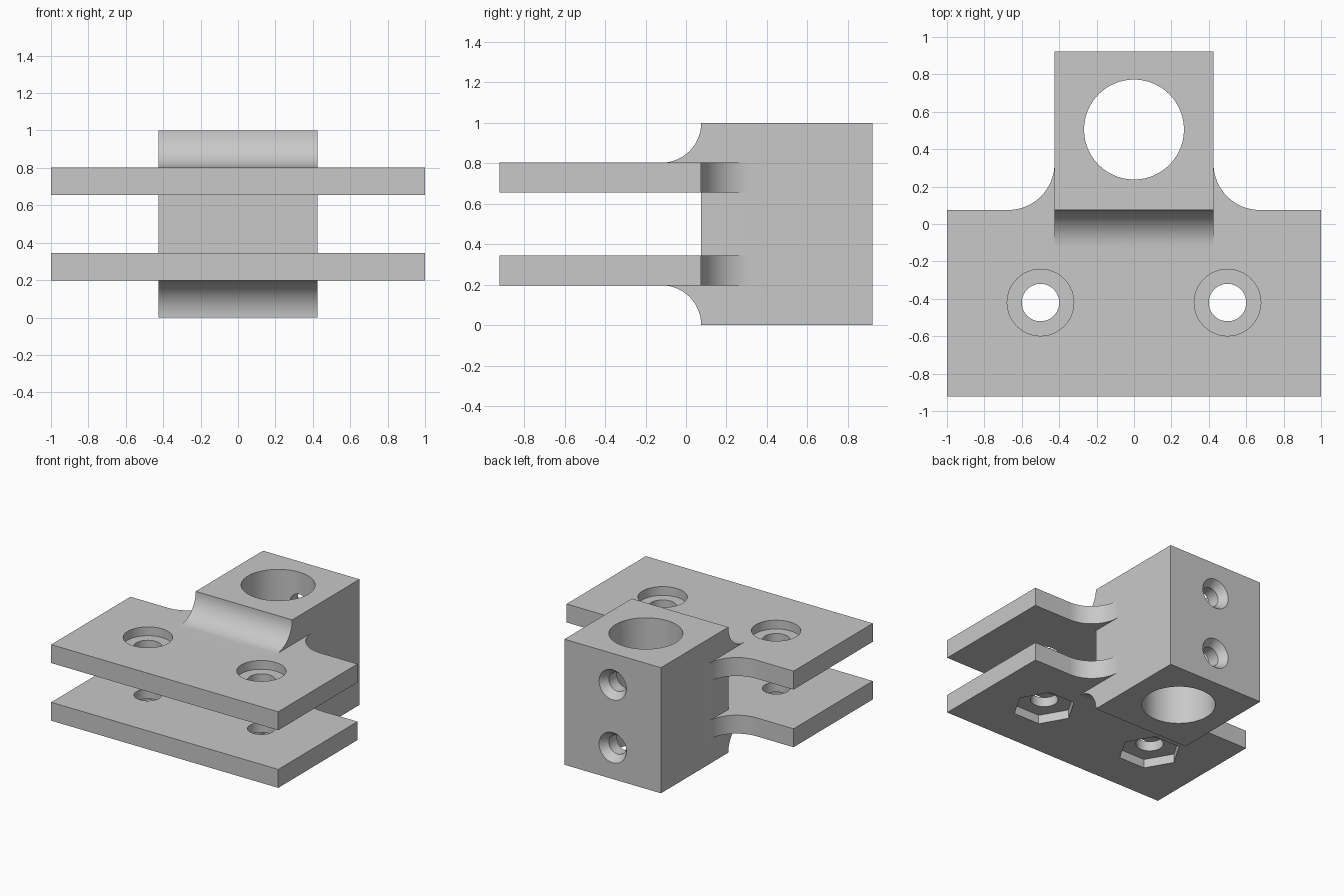
import bpy, bmesh
from math import pi, sin, cos
from mathutils import Matrix, Vector

cube = bpy.data.objects.get("Cube")
if cube:
    bpy.data.objects.remove(cube)

grey = bpy.data.materials.new("light grey")
grey.use_nodes = True
color = (0.58, 0.58, 0.58, 1)
grey.diffuse_color = color
grey.node_tree.nodes["Principled BSDF"].inputs["Base Color"].default_value = color

BLOCK_X, BLOCK_FRONT, DEPTH = 0.425, 0.075, 0.922
PLATE_LOW, PLATE_THICK = 0.197, 0.147
BORE_Y = 0.505
BOLT_X, BOLT_Y = 0.5, -0.42


def finish(name, bm):
    bmesh.ops.recalc_face_normals(bm, faces=bm.faces)
    mesh = bpy.data.meshes.new(name)
    bm.to_mesh(mesh)
    bm.free()
    mesh.materials.append(grey)
    obj = bpy.data.objects.new(name, mesh)
    bpy.context.collection.objects.link(obj)
    return obj


def prism(name, points, offset):
    """Extrude a closed outline along an offset vector."""
    bm = bmesh.new()
    face = bm.faces.new([bm.verts.new(p) for p in points])
    top = bmesh.ops.extrude_face_region(bm, geom=[face])["geom"]
    bmesh.ops.translate(bm, vec=offset, verts=[v for v in top if isinstance(v, bmesh.types.BMVert)])
    return finish(name, bm)


def arc(cx, cy, r, start, end, steps=20):
    angles = [start + (end - start) * i / steps for i in range(steps + 1)]
    return [(cx + r * cos(a), cy + r * sin(a)) for a in angles]


def cutter(name, center, r1, r2, length, sides=64, along_y=False):
    bm = bmesh.new()
    turn = Matrix.Rotation(-pi / 2, 4, "X") if along_y else Matrix.Rotation(pi / 2 if sides > 6 else 0, 4, "Z")
    bmesh.ops.create_cone(bm, cap_ends=True, segments=sides, radius1=r1, radius2=r2, depth=length,
                          matrix=Matrix.Translation(center) @ turn)
    if sides == 6:
        # Put two corners of the nut pocket on the x axis
        bmesh.ops.rotate(bm, verts=bm.verts, cent=center, matrix=Matrix.Rotation(pi / 6, 3, "Z"))
    obj = finish(name, bm)
    obj.hide_render = True
    return obj


def combine(target, other, operation):
    mod = target.modifiers.new(operation.lower(), "BOOLEAN")
    mod.operation = operation
    mod.solver = "EXACT"
    mod.object = other
    bpy.context.view_layer.objects.active = target
    bpy.ops.object.modifier_apply(modifier=mod.name)
    bpy.data.objects.remove(other)


# Clamp block with concave fillets running out onto the plates
fillet = PLATE_LOW
root = BLOCK_FRONT - fillet
upper = arc(root, 1, fillet, 0, -pi / 2)
upper += [(root, 0.75), (BLOCK_FRONT, 0.75)]
lower = [(y, 1 - z) for y, z in reversed(upper)]
profile = [(DEPTH, 0), (DEPTH, 1)] + upper + lower
bracket = prism("clamp_bracket", [(-BLOCK_X, y, z) for y, z in profile], Vector((2 * BLOCK_X, 0, 0)))

# Two flange plates with rounded inside corners beside the block
side_r = 0.248
half = [(1, -DEPTH), (1, BLOCK_FRONT)]
half += arc(BLOCK_X + side_r, BLOCK_FRONT + side_r, side_r, -pi / 2, -pi)
half.append((BLOCK_X - 0.05, BLOCK_FRONT + side_r))
outline = half + [(-x, y) for x, y in reversed(half)]
for z in (PLATE_LOW, 1 - PLATE_LOW - PLATE_THICK):
    plate = prism("flange_plate", [(x, y, z) for x, y in outline], Vector((0, 0, PLATE_THICK)))
    combine(bracket, plate, "UNION")

# Main bore
combine(bracket, cutter("bore", Vector((0, BORE_Y, 0.5)), 0.267, 0.267, 2, 96), "DIFFERENCE")

# Bolt holes, round recesses above and hexagonal nut pockets below
pocket = 0.07
for x in (-BOLT_X, BOLT_X):
    combine(bracket, cutter("bolt_hole", Vector((x, BOLT_Y, 0.5)), 0.1, 0.1, 2), "DIFFERENCE")
    top = Vector((x, BOLT_Y, 1 - PLATE_LOW))
    combine(bracket, cutter("head_recess", top, 0.178, 0.178, 2 * pocket), "DIFFERENCE")
    bottom = Vector((x, BOLT_Y, PLATE_LOW))
    combine(bracket, cutter("nut_pocket", bottom, 0.23, 0.23, 2 * pocket, 6), "DIFFERENCE")

# Countersunk screw holes through the back wall into the bore
for z in (0.25, 0.75):
    hole = Vector((0, (DEPTH + BORE_Y) / 2 + 0.1, z))
    combine(bracket, cutter("screw_hole", hole, 0.075, 0.075, 0.6, 48, True), "DIFFERENCE")
    sink = Vector((0, DEPTH, z))
    combine(bracket, cutter("countersink", sink, 0.075, 0.165, 0.12, 48, True), "DIFFERENCE")

bpy.ops.object.select_all(action="DESELECT")
bracket.select_set(True)
bpy.context.view_layer.objects.active = bracket
bpy.ops.object.shade_smooth_by_angle(angle=pi / 6)
